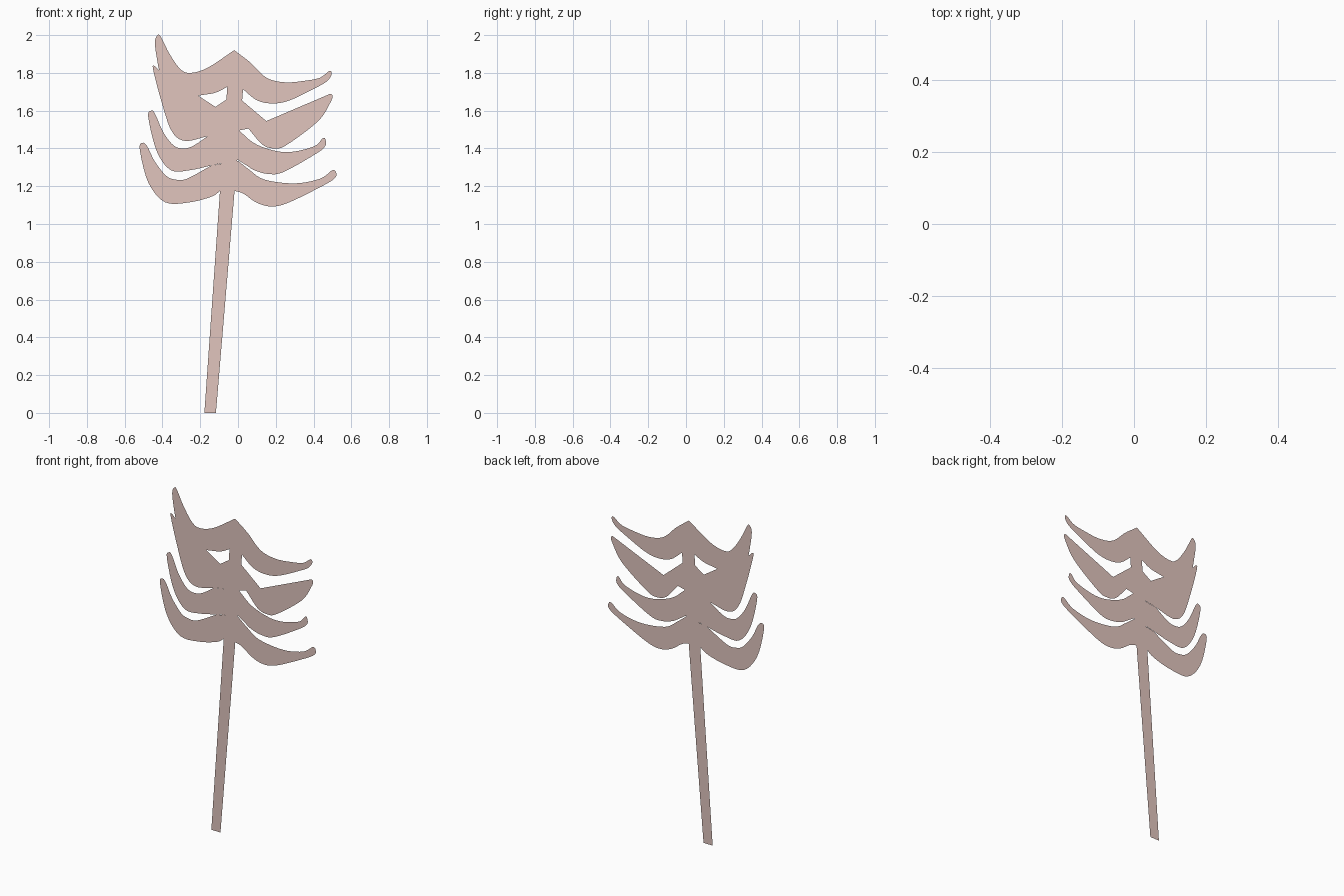
import bpy, bmesh
from mathutils import Vector

bark = bpy.data.materials.new("pale_dusty_pink")
bark.diffuse_color = (0.75, 0.555, 0.515, 1)


def smooth(points, steps=5):
    """Catmull-Rom curve through the control points, ends kept sharp."""
    p = [Vector(q) for q in points]
    p = [2 * p[0] - p[1]] + p + [2 * p[-1] - p[-2]]
    out = []
    for a, b, c, d in zip(p, p[1:], p[2:], p[3:]):
        for i in range(steps):
            t = i / steps
            out.append(0.5 * (2 * b + (c - a) * t + (2 * a - 5 * b + 4 * c - d) * t * t
                              + (3 * b - a - 3 * c + d) * t ** 3))
    return out + [p[-2]]


def flat_part(name, outline, y):
    """Thin sheet facing the front, filled from an x/z outline."""
    bm = bmesh.new()
    face = bm.faces.new([bm.verts.new((q[0], y, q[1])) for q in outline])
    face.normal_update()
    if face.normal.y > 0:
        face.normal_flip()
    bmesh.ops.triangulate(bm, faces=[face])
    mesh = bpy.data.meshes.new(name)
    bm.to_mesh(mesh)
    bm.free()
    mesh.materials.append(bark)
    ob = bpy.data.objects.new(name, mesh)
    bpy.context.collection.objects.link(ob)


# Leaning, slightly widening trunk
flat_part("trunk", [(-.178, 0), (-.117, 0), (.03, 1.75), (-.055, 1.75)], 0)

# Lowest pair of branches
left = [(-.14, 1.31), (-.27, 1.24), (-.33, 1.235), (-.38, 1.255), (-.44, 1.33),
        (-.48, 1.41), (-.505, 1.43), (-.52, 1.395), (-.475, 1.22), (-.385, 1.115),
        (-.255, 1.115), (-.14, 1.145), (-.095, 1.175)]
right = [(-.015, 1.175), (.03, 1.16), (.095, 1.115), (.17, 1.093), (.26, 1.11),
         (.435, 1.195), (.51, 1.24), (.52, 1.27), (.50, 1.285), (.435, 1.24),
         (.30, 1.215), (.14, 1.235), (.06, 1.287), (0, 1.335)]
flat_part("bottom_branches", smooth(left) + smooth(right), -0.001)

# Lower middle pair
left = [(-.16, 1.465), (-.235, 1.415), (-.285, 1.40), (-.34, 1.415), (-.395, 1.485),
        (-.44, 1.585), (-.46, 1.60), (-.475, 1.565), (-.43, 1.385), (-.355, 1.285),
        (-.255, 1.285), (-.14, 1.31)]
right = [(0, 1.34), (.05, 1.307), (.09, 1.283), (.16, 1.265), (.24, 1.275), (.41, 1.37),
         (.46, 1.41), (.465, 1.44), (.45, 1.455), (.40, 1.41), (.25, 1.38),
         (.10, 1.42), (.005, 1.495)]
flat_part("lower_middle_branches", smooth(left) + smooth(right), -0.0005)

# Upper middle pair, with straight top edges
left = [(-.425, 1.82), (-.44, 1.835), (-.45, 1.82), (-.40, 1.63), (-.35, 1.49),
        (-.28, 1.44), (-.16, 1.465)]
right = [(.055, 1.505), (.13, 1.42), (.195, 1.40), (.26, 1.42), (.425, 1.545),
         (.49, 1.645), (.50, 1.68), (.49, 1.69)]
top = [(.15, 1.545), (.02, 1.655), (-.06, 1.66), (-.12, 1.62)]
flat_part("upper_middle_branches", smooth(left) + [(.005, 1.495)] + smooth(right) + top, 0.0005)

# Crown with pointed peak
left = [(-.055, 1.727), (-.12, 1.695), (-.205, 1.68), (-.29, 1.66), (-.36, 1.70),
        (-.41, 1.79), (-.43, 1.88), (-.44, 1.965), (-.425, 2.0), (-.408, 1.99),
        (-.365, 1.905), (-.31, 1.825), (-.26, 1.80), (-.165, 1.825), (-.02, 1.92)]
right = [(-.02, 1.92), (.065, 1.855), (.15, 1.775), (.25, 1.75), (.365, 1.76),
         (.435, 1.775), (.485, 1.81), (.495, 1.79), (.47, 1.755), (.41, 1.72),
         (.275, 1.655), (.185, 1.638), (.10, 1.655), (.025, 1.715)]
flat_part("crown_branches", smooth(left) + smooth(right)[1:], 0.001)
